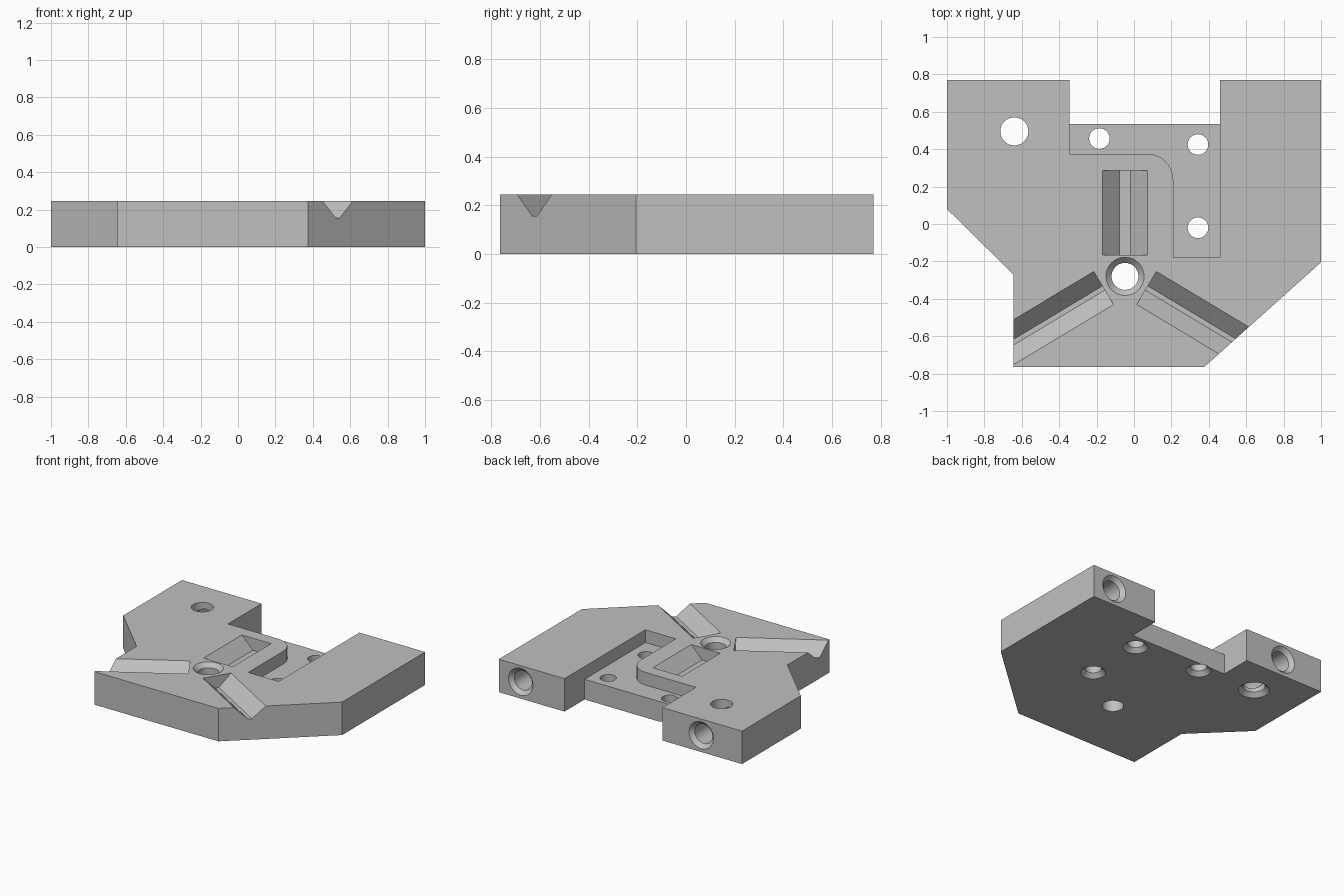
import bpy, bmesh
from math import radians, sin, cos, pi
from mathutils import Matrix, Vector

if "Cube" in bpy.data.objects:
    bpy.data.objects.remove(bpy.data.objects["Cube"])

THICK = 0.245
FLOOR = 0.15      # level of the recessed shelf
SEGMENTS = 48

grey = bpy.data.materials.new("machined grey")
grey.use_nodes = True
colour = (0.53, 0.53, 0.53, 1)
grey.diffuse_color = colour
grey.node_tree.nodes["Principled BSDF"].inputs["Base Color"].default_value = colour


def finish(name, bm, matrix):
    bmesh.ops.recalc_face_normals(bm, faces=bm.faces)
    mesh = bpy.data.meshes.new(name)
    bm.to_mesh(mesh)
    bm.free()
    mesh.transform(matrix)
    mesh.materials.append(grey)
    obj = bpy.data.objects.new(name, mesh)
    bpy.context.collection.objects.link(obj)
    return obj


def prism(name, points, height, matrix=Matrix()):
    """Extrude a flat polygon along its local z."""
    bm = bmesh.new()
    face = bm.faces.new([bm.verts.new((x, y, 0)) for x, y in points])
    up = bmesh.ops.extrude_face_region(bm, geom=[face])["geom"]
    bmesh.ops.translate(bm, vec=(0, 0, height),
                        verts=[v for v in up if isinstance(v, bmesh.types.BMVert)])
    return finish(name, bm, matrix)


def drill(name, mouth, direction, radius, sink, depth):
    """Countersunk round cutter entering at mouth and running along direction."""
    out = 0.02
    profile = [(sink + (out if sink > radius else 0), -out), (radius, sink - radius), (radius, depth)]
    if sink == radius:
        profile.pop(1)
    bm = bmesh.new()
    rings = [[bm.verts.new((r * cos(2 * pi * i / SEGMENTS), r * sin(2 * pi * i / SEGMENTS), z))
              for i in range(SEGMENTS)] for r, z in profile]
    for a, b in zip(rings, rings[1:]):
        for i in range(SEGMENTS):
            j = (i + 1) % SEGMENTS
            bm.faces.new((a[i], a[j], b[j], b[i]))
    bm.faces.new(rings[0])
    bm.faces.new(rings[-1])
    turn = Vector(direction).to_track_quat('Z', 'Y').to_matrix().to_4x4()
    return finish(name, bm, Matrix.Translation(mouth) @ turn)


def groove(name, start, angle, flat, length):
    """V groove cutter with a narrow flat bottom, running from start along angle."""
    depth, over = 0.09, 0.05
    half = flat / 2
    points = [(-half, -depth), (half, -depth), (half + depth, 0), (half + depth, over),
              (-half - depth, over), (-half - depth, 0)]
    # local x runs across the groove, local y up, local z along it
    along = Vector((cos(radians(angle)), sin(radians(angle)), 0))
    up = Vector((0, 0, 1))
    across = up.cross(along)
    turn = Matrix((across, up, along)).transposed().to_4x4()
    return prism(name, points, length, Matrix.Translation((*start, THICK)) @ turn)


# Plate with the rear notch and cut corners
plate = prism("plate", [
    (-1, 0.77), (-1, 0.08), (-0.645, -0.27), (-0.645, -0.765), (0.375, -0.765),
    (1, -0.205), (1, 0.77), (0.46, 0.77), (0.46, 0.535), (-0.345, 0.535), (-0.345, 0.77)], THICK)

# Recessed shelf with one rounded inner corner
arc = [(0.07 + 0.14 * sin(a), 0.235 + 0.14 * cos(a)) for a in (pi / 2 * i / 12 for i in range(13))]
cutters = [prism("shelf_cutter",
                 [(-0.345, 0.6), (-0.345, 0.375)] + arc + [(0.21, -0.18), (0.46, -0.18), (0.46, 0.6)],
                 0.2, Matrix.Translation((0, 0, FLOOR)))]

# Three V grooves around the centre hole
cutters += [
    groove("rear_groove_cutter", (-0.0475, -0.165), 90, 0.06, 0.45),
    groove("left_groove_cutter", (0.0675, -0.3425), -31, 0.026, 0.85),
    groove("right_groove_cutter", (-0.1625, -0.3425), 211, 0.026, 0.85),
]

# Centre hole, sunk from the top
cutters.append(drill("centre_hole_cutter", (-0.048, -0.28, THICK), (0, 0, -1), 0.072, 0.102, 0.3))

# Screw holes, sunk from below
for i, (x, y, r) in enumerate([(-0.64, 0.495, 0.075), (-0.185, 0.457, 0.055),
                               (0.342, 0.425, 0.055), (0.342, -0.02, 0.055)]):
    cutters.append(drill(f"screw_hole_cutter_{i}", (x, y, 0), (0, 0, 1), r, r + 0.03, 0.3))

# Deep holes in the rear ends of both arms
for side, x in (("left", 0.82), ("right", -0.665)):
    cutters.append(drill(f"{side}_rear_hole_cutter", (x, 0.77, 0.125), (0, -1, 0), 0.072, 0.1, 0.5))

# Cut everything out of the plate, then drop the cutters
bpy.context.view_layer.objects.active = plate
for cutter in cutters:
    cutter.hide_render = True
    mod = plate.modifiers.new(cutter.name, 'BOOLEAN')
    mod.operation = 'DIFFERENCE'
    mod.solver = 'EXACT'
    mod.object = cutter
    bpy.ops.object.modifier_apply(modifier=mod.name)
    bpy.data.objects.remove(cutter)

bpy.ops.object.select_all(action='DESELECT')
plate.select_set(True)
bpy.ops.object.shade_smooth_by_angle(angle=radians(25))
